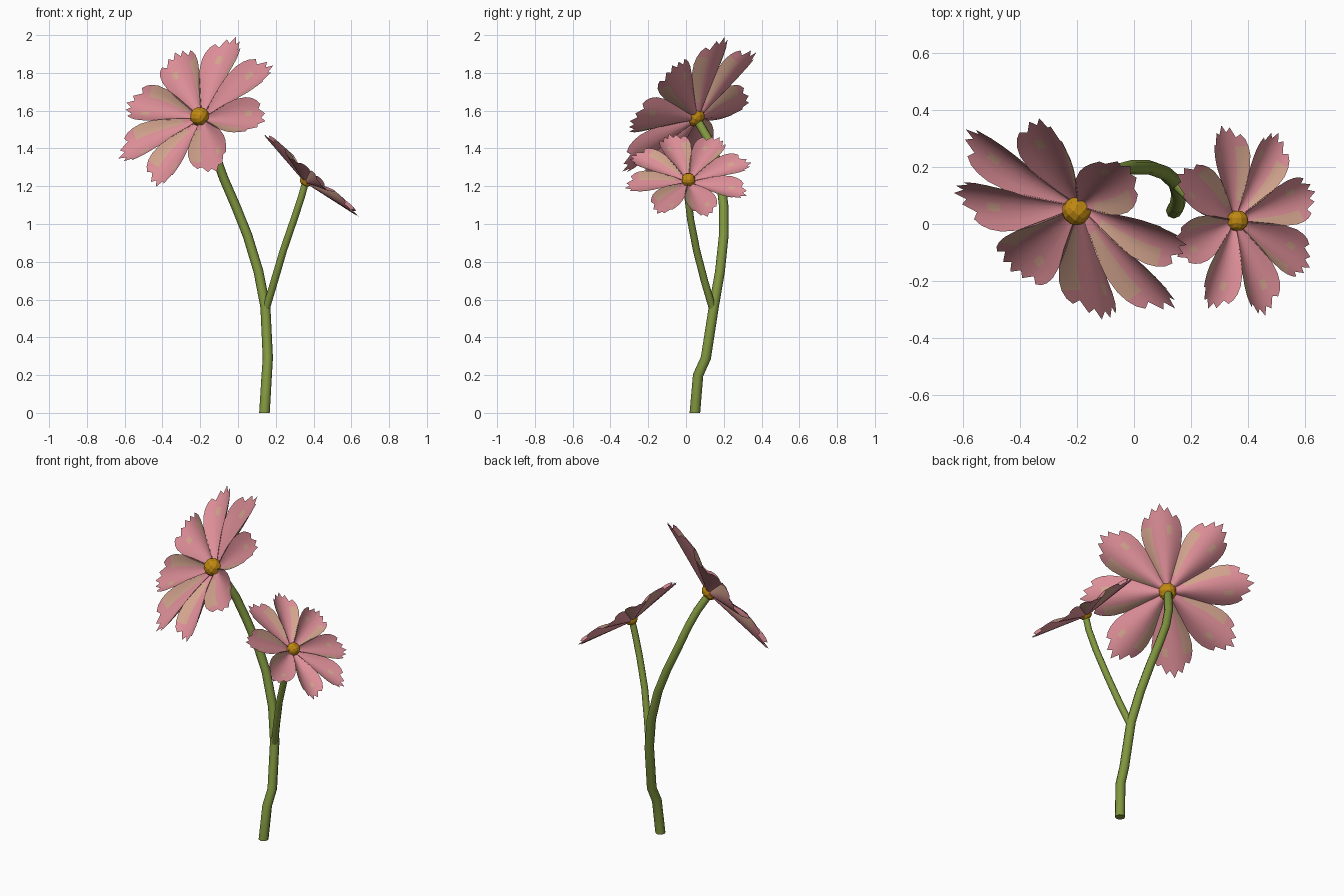
import bpy, bmesh, math
from mathutils import Vector, Matrix

if "Cube" in bpy.data.objects:
    bpy.data.objects.remove(bpy.data.objects["Cube"])


def material(name, rgb):
    m = bpy.data.materials.new(name)
    m.diffuse_color = (*rgb, 1)
    m.use_nodes = True
    m.node_tree.nodes["Principled BSDF"].inputs["Base Color"].default_value = m.diffuse_color
    return m


PINK = material("petal_pink", (0.72, 0.27, 0.31))
TAN = material("petal_tan", (0.65, 0.37, 0.27))
GREEN = material("stem_green", (0.22, 0.31, 0.05))
AMBER = material("centre_amber", (0.53, 0.25, 0.006))


def finish(bm, name, mats, smooth):
    me = bpy.data.meshes.new(name)
    bm.to_mesh(me)
    bm.free()
    for m in mats:
        me.materials.append(m)
    for p in me.polygons:
        p.use_smooth = smooth
    ob = bpy.data.objects.new(name, me)
    bpy.context.collection.objects.link(ob)
    return ob


# petal outline: (distance from the centre, half width), for a unit flower
ROWS = [(0.06, 0.03), (0.2, 0.085), (0.36, 0.15), (0.52, 0.205),
        (0.66, 0.232), (0.76, 0.232), (0.84, 0.215)]
TEETH = [0.86, 0.84, 0.96, 0.92, 1.01, 0.92, 0.96, 0.84, 0.86]   # jagged tip
COLS = len(TEETH)


def flower(name, centre, normal, up, radius, turn, lift, ball):
    n = Vector(normal).normalized()
    u = Vector(up)
    u = (u - n * u.dot(n)).normalized()
    v = n.cross(u)
    c = Vector(centre)
    frame = Matrix((u, v, n)).transposed().to_4x4()

    # eight trough-shaped petals, deepest near the centre
    bm = bmesh.new()
    for k in range(8):
        rot = Matrix.Rotation(math.radians(turn + 45 * k), 3, 'Z')
        grid = []
        for i, (r, w) in enumerate(ROWS + [(1.0, 0.185)]):
            line = []
            for j in range(COLS):
                s = 2 * j / (COLS - 1) - 1
                rr = TEETH[j] if i == len(ROWS) else r - 0.05 * s * s * r
                h = -0.05 + (lift + 0.04) * rr + (0.8 - 0.45 * r) * w * s * s
                p = rot @ Vector((rr * radius, w * s * radius, h * radius))
                line.append(bm.verts.new(p))
            grid.append(line)
        for i in range(len(grid) - 1):
            for j in range(COLS - 1):
                f = bm.faces.new((grid[i][j], grid[i + 1][j],
                                  grid[i + 1][j + 1], grid[i][j + 1]))
                # tan streak along one edge, thin highlight beside the midrib
                if (j <= 1 and 1 <= i <= 4) or (j == 5 and i == 4):
                    f.material_index = 1
    bm.transform(Matrix.Translation(c) @ frame)
    finish(bm, name + "_petals", [PINK, TAN], True)

    # faceted centre
    bm = bmesh.new()
    bmesh.ops.create_cube(bm, size=1)
    bmesh.ops.subdivide_edges(bm, edges=bm.edges[:], cuts=2, use_grid_fill=True)
    for p in bm.verts:
        p.co = p.co.normalized() * ball
    bm.transform(Matrix.Translation(c) @ frame)
    finish(bm, name + "_centre", [AMBER], False)


def stem(name, path, r0, r1, sides=8):
    # tube swept along the path, tapering from r0 to r1
    pts = [Vector(p) for p in path]
    bm = bmesh.new()
    rings = []
    for i, p in enumerate(pts):
        if i == 0:
            d = Vector((0, 0, 1)) if p.z == 0 else pts[1] - p
        else:
            d = pts[min(i + 1, len(pts) - 1)] - pts[i - 1]
        d.normalize()
        a = Vector((0, 1, 0)).cross(d).normalized()
        b = d.cross(a)
        r = r0 + (r1 - r0) * i / (len(pts) - 1)
        rings.append([bm.verts.new(p + r * (a * math.cos(t) + b * math.sin(t)))
                      for t in (2 * math.pi * k / sides for k in range(sides))])
    for lo, hi in zip(rings, rings[1:]):
        for k in range(sides):
            q = (k + 1) % sides
            bm.faces.new((lo[k], lo[q], hi[q], hi[k]))
    bm.faces.new(rings[0][::-1])
    bm.faces.new(rings[-1])
    ob = finish(bm, name, [GREEN], True)
    ob.data.polygons[-1].use_smooth = ob.data.polygons[-2].use_smooth = False


# main stem and side branch
stem("main_stem", [(0.14, 0.047, 0), (0.152, 0.064, 0.2), (0.158, 0.105, 0.29),
                   (0.145, 0.147, 0.56), (0.108, 0.18, 0.75), (0.05, 0.2, 0.94),
                   (-0.01, 0.2, 1.09), (-0.075, 0.183, 1.24), (-0.122, 0.152, 1.37),
                   (-0.155, 0.112, 1.46), (-0.193, 0.065, 1.54)], 0.028, 0.023)
stem("side_branch", [(0.145, 0.145, 0.54), (0.19, 0.1, 0.69), (0.24, 0.056, 0.86),
                     (0.295, 0.025, 1.02), (0.335, 0.01, 1.14),
                     (0.357, 0.01, 1.22)], 0.02, 0.018)

# the two blossoms
flower("large_flower", (-0.202, 0.047, 1.568), (-0.49, -0.66, 0.57),
       (0.44, 0.39, 0.80), 0.482, 0, 0.10, 0.052)
flower("small_flower", (0.364, 0.012, 1.233), (0.65, 0, 0.75),
       (-0.75, 0, 0.65), 0.347, 17, 0.10, 0.038)
